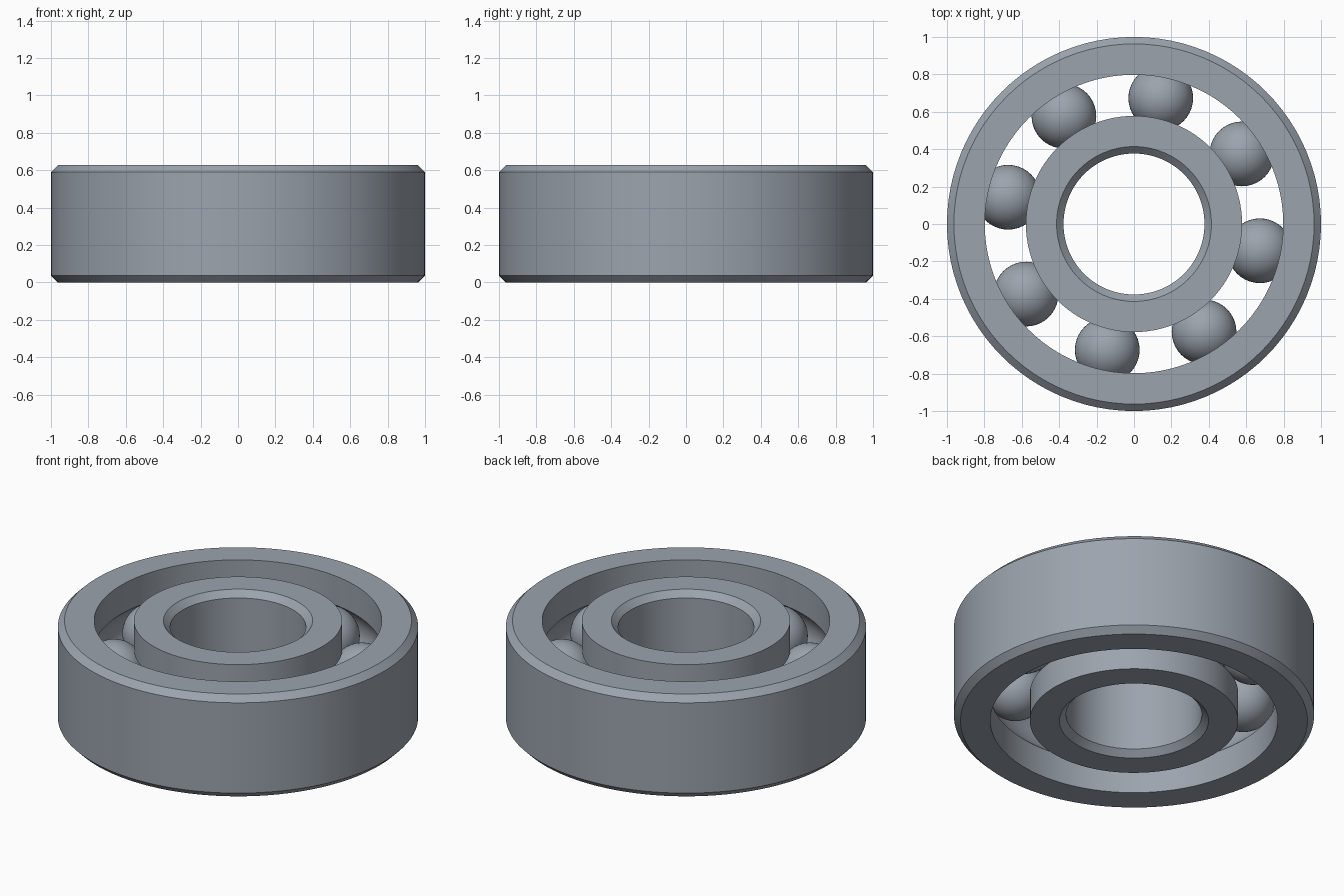
import bpy
import bmesh
from math import radians, sin, cos, asin, pi
from mathutils import Vector

if "Cube" in bpy.data.objects:
    bpy.data.objects.remove(bpy.data.objects["Cube"], do_unlink=True)

HEIGHT = 0.627
MID = HEIGHT / 2
CHAMFER = 0.037
BORE, INNER_LAND = 0.377, 0.578
OUTER_LAND, RIM = 0.798, 1.0
PITCH = (INNER_LAND + OUTER_LAND) / 2
BALL_RADIUS = 0.173
BALL_COUNT = 8
BALL_START = -12
SEGMENTS = 96

steel = bpy.data.materials.new("steel grey")
steel.use_nodes = True
colour = (0.33, 0.37, 0.42, 1)
steel.diffuse_color = colour
steel.node_tree.nodes["Principled BSDF"].inputs["Base Color"].default_value = colour


def finish(name, bm):
    """Turn a bmesh into a smooth-shaded steel object."""
    bmesh.ops.recalc_face_normals(bm, faces=bm.faces)
    mesh = bpy.data.meshes.new(name)
    bm.to_mesh(mesh)
    bm.free()
    mesh.materials.append(steel)
    obj = bpy.data.objects.new(name, mesh)
    bpy.context.collection.objects.link(obj)
    bpy.ops.object.select_all(action="DESELECT")
    obj.select_set(True)
    bpy.context.view_layer.objects.active = obj
    bpy.ops.object.shade_smooth_by_angle(angle=radians(30))
    return obj


def race_profile(plain, land, side):
    """Chamfered plain wall on one side, ball groove on the other."""
    inset = plain - side * -CHAMFER
    points = [(land, 0), (inset, 0), (plain, CHAMFER),
              (plain, HEIGHT - CHAMFER), (inset, HEIGHT), (land, HEIGHT)]
    groove = BALL_RADIUS + 0.002
    reach = asin((abs(land - PITCH)) / groove)
    half = pi / 2 - reach
    steps = 14
    for i in range(steps + 1):
        a = half - 2 * half * i / steps
        points.append((PITCH - side * groove * cos(a), MID + groove * sin(a)))
    return points


def revolve(name, profile):
    bm = bmesh.new()
    verts = [bm.verts.new((r, 0, z)) for r, z in profile]
    edges = [bm.edges.new((v, verts[(i + 1) % len(verts)]))
             for i, v in enumerate(verts)]
    bmesh.ops.spin(bm, geom=verts + edges, cent=(0, 0, 0), axis=(0, 0, 1),
                   angle=2 * pi, steps=SEGMENTS, use_merge=True)
    bmesh.ops.remove_doubles(bm, verts=bm.verts, dist=0.0001)
    return finish(name, bm)


# Races: the chamfer leans towards the solid side of each ring
revolve("outer_race", race_profile(RIM, OUTER_LAND, -1))
revolve("inner_race", race_profile(BORE, INNER_LAND, 1))

# Balls evenly spaced around the pitch circle
for i in range(BALL_COUNT):
    a = radians(BALL_START + 360 / BALL_COUNT * i)
    bm = bmesh.new()
    bmesh.ops.create_uvsphere(bm, u_segments=40, v_segments=24, radius=BALL_RADIUS)
    ball = finish(f"ball_{i + 1}", bm)
    ball.location = Vector((PITCH * cos(a), PITCH * sin(a), MID))
